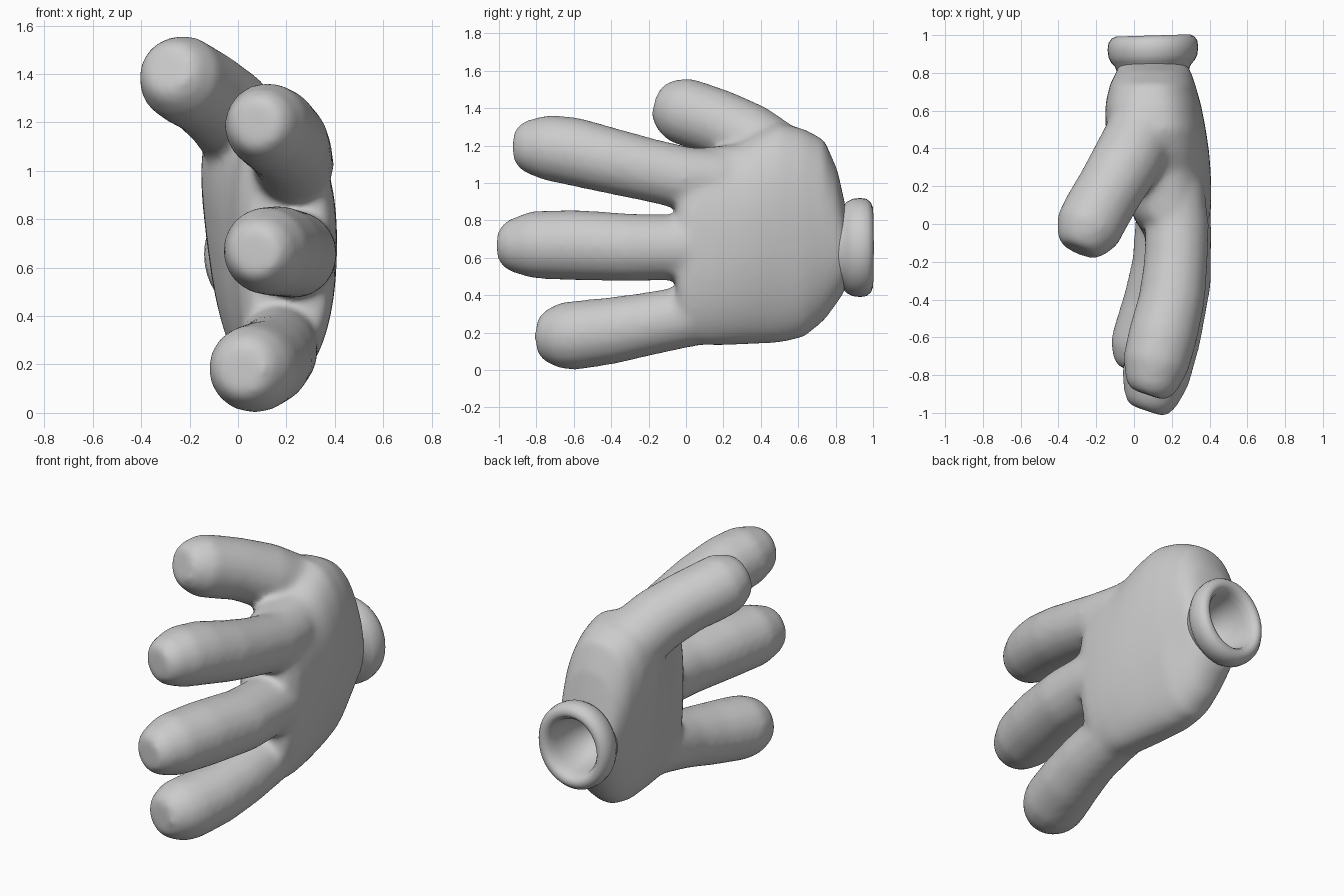
import bpy, bmesh
from math import cos, sin, pi, copysign
from mathutils import Vector


def loft(bm, rings, caps=True):
    """Skin a list of equal-length point rings."""
    vr = [[bm.verts.new(p) for p in r] for r in rings]
    n = len(vr[0])
    for a, b in zip(vr, vr[1:]):
        for i in range(n):
            j = (i + 1) % n
            bm.faces.new((a[i], a[j], b[j], b[i]))
    if caps:
        bm.faces.new(vr[0][::-1])
        bm.faces.new(vr[-1])


def tube(bm, path, sides=16):
    """Round limb through (x, y, z, radius) stations."""
    rings = []
    pts = [Vector(p[:3]) for p in path]
    for i, p in enumerate(path):
        t = pts[min(i + 1, len(pts) - 1)] - pts[max(i - 1, 0)]
        q = t.to_track_quat('Z', 'X')
        rings.append([pts[i] + q @ Vector((p[3] * cos(2 * pi * k / sides),
                                           p[3] * sin(2 * pi * k / sides), 0))
                      for k in range(sides)])
    loft(bm, rings)


def oval(y, x0, x1, z0, z1, inner=2.0, outer=2.0, lean=0.0, sides=40):
    """Superellipse ring in the xz plane; inner side is flatter and leans."""
    ring = []
    for k in range(sides):
        c, s = cos(2 * pi * k / sides), sin(2 * pi * k / sides)
        e = 2 / (inner if c < 0 else outer)
        u, v = copysign(abs(c) ** e, c), copysign(abs(s) ** e, s)
        z = (z0 + z1) / 2 + v * (z1 - z0) / 2
        shift = (lean * u if u < 0 else 0.4 * abs(lean) * u) * (z - 0.66)
        ring.append(((x0 + x1) / 2 + u * (x1 - x0) / 2 + shift, y, z))
    return ring


def make_object(name, bm):
    bmesh.ops.recalc_face_normals(bm, faces=bm.faces)
    me = bpy.data.meshes.new(name)
    bm.to_mesh(me)
    bm.free()
    for f in me.polygons:
        f.use_smooth = True
    ob = bpy.data.objects.new(name, me)
    bpy.context.collection.objects.link(ob)
    return ob


# Palm: sections from the knuckles to the wrist, then back in as a hollow
bm = bmesh.new()
palm = [(-0.05, .05, .37, .20, 1.10, 2.6, 2.2, 0), (.03, .0, .405, .14, 1.185, 3, 2.2, .03),
        (.15, -.03, .41, .13, 1.195, 3, 2.2, .05), (.28, -.07, .405, .135, 1.21, 3, 2.2, .08),
        (.38, -.095, .395, .14, 1.27, 3, 2.2, .1), (.5, -.12, .375, .145, 1.32, 3, 2.2, .12),
        (.63, -.125, .35, .175, 1.29, 2.8, 2.2, .12), (.74, -.11, .32, .265, 1.23, 2.5, 2.1, .1),
        (.81, -.09, .30, .36, 1.07, 2.2, 2, .05), (.85, -.08, .28, .42, .89, 2, 2, 0),
        (.86, -.055, .255, .48, .83), (.66, .02, .18, .56, .75)]
loft(bm, [oval(*s) for s in palm])

# Fingers
tube(bm, [(.22, .4, 1.0, .08), (.222, .2, 1.02, .15), (.228, 0, 1.025, .17),
          (.222, -.2, 1.07, .17), (.2, -.4, 1.118, .177), (.15, -.6, 1.168, .184),
          (.115, -.74, 1.19, .178), (.09, -.86, 1.197, .14), (.075, -.905, 1.198, .10)])
tube(bm, [(.22, .4, .66, .08), (.225, .2, .66, .15), (.237, 0, .655, .175),
          (.228, -.3, .655, .183), (.165, -.6, .668, .19), (.112, -.82, .67, .182),
          (.085, -.945, .665, .14), (.07, -.99, .665, .10)])
tube(bm, [(.17, .5, .36, .08), (.17, .25, .315, .15), (.17, 0, .285, .166),
          (.16, -.2, .247, .17), (.125, -.4, .21, .18), (.07, -.6, .184, .186),
          (.045, -.67, .182, .178), (.025, -.75, .18, .14), (.015, -.785, .18, .10)])

# Thumb and its root
tube(bm, [(.09, .66, 1.03, .17), (.04, .48, 1.14, .19), (-.04, .33, 1.245, .188),
          (-.13, .18, 1.32, .18), (-.2, .06, 1.36, .182), (-.245, -.03, 1.39, .18),
          (-.28, -.105, 1.415, .14), (-.295, -.14, 1.425, .10)])

hand = make_object("hand", bm)
rm = hand.modifiers.new("fuse", 'REMESH')
rm.mode = 'VOXEL'
rm.voxel_size = 0.018
rm.use_smooth_shade = True
sm = hand.modifiers.new("soften", 'SMOOTH')
sm.factor = 0.5
sm.iterations = 20

# Rolled cuff with a funnel opening
bm = bmesh.new()
cuff = [(.80, .78), (.84, .84), (.86, .92), (.89, .98), (.93, 1.0), (.965, .98),
        (.988, .91), (.998, .82), (.99, .73), (.965, .66), (.92, .62), (.86, .58),
        (.78, .48), (.72, .32), (.69, .15), (.685, .02)]
loft(bm, [[(x, y + (x - .1) * .03, z) for x, y, z in
           oval(y, .1 - .24 * s, .1 + .24 * s, .655 - .265 * s, .655 + .265 * s)]
          for y, s in cuff], caps=False)
make_object("cuff", bm)
